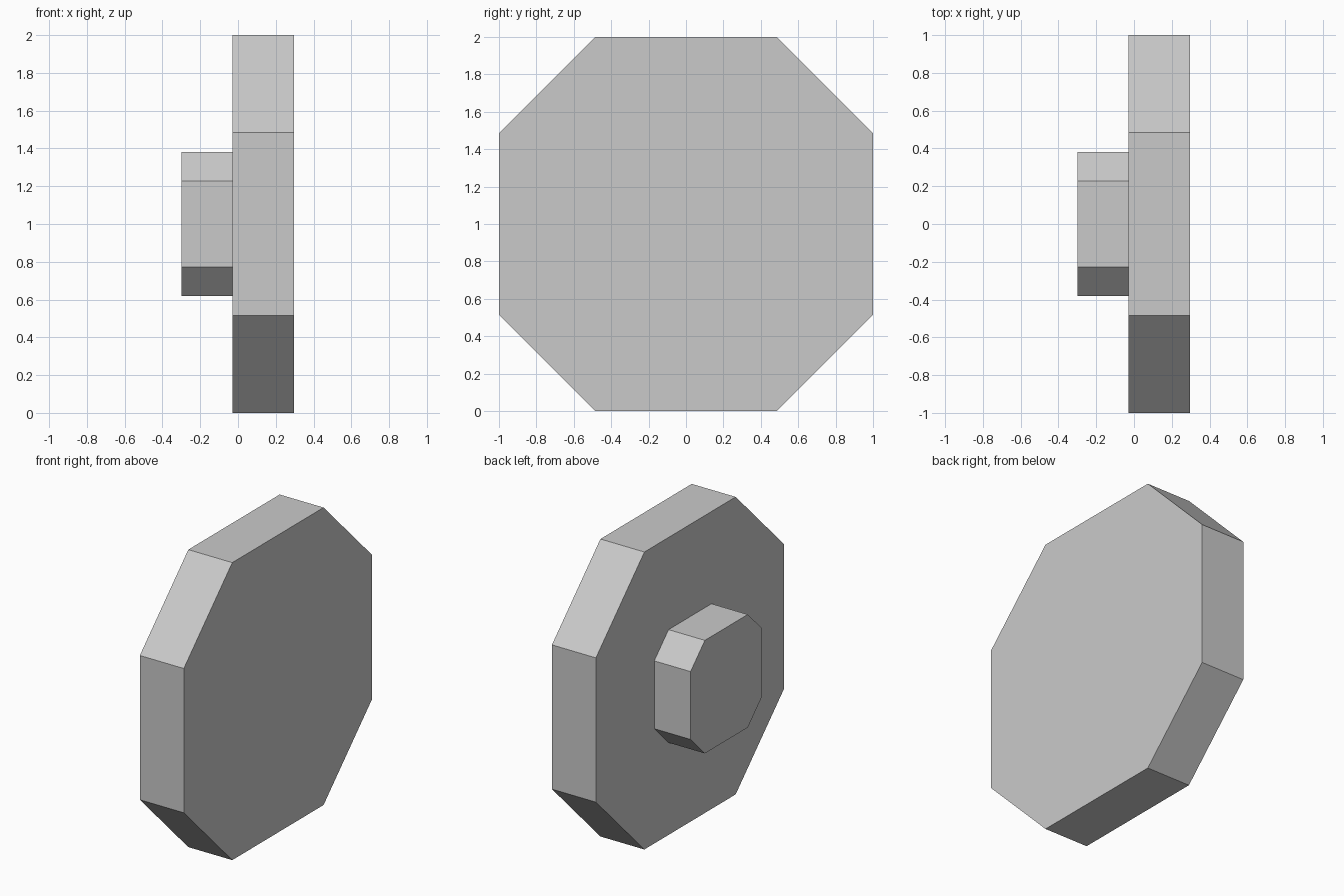
import bpy
import bmesh

cube = bpy.data.objects.get("Cube")
if cube:
    bpy.data.objects.remove(cube, do_unlink=True)

GREY = (0.59, 0.59, 0.59, 1)
grey = bpy.data.materials.new("light_grey")
grey.use_nodes = True
grey.diffuse_color = GREY
grey.node_tree.nodes["Principled BSDF"].inputs["Base Color"].default_value = GREY


def octagon_disc(name, x0, x1, half, flat):
    """Square with cut corners in the YZ plane, extruded along X."""
    quarter = [(half, -flat), (half, flat)]
    outline = []
    for _ in range(4):
        outline += quarter
        quarter = [(-z, y) for y, z in quarter]
    bm = bmesh.new()
    face = bm.faces.new([bm.verts.new((x0, y, z + 1)) for y, z in outline])
    extruded = bmesh.ops.extrude_face_region(bm, geom=[face], use_keep_orig=True)
    moved = [g for g in extruded["geom"] if isinstance(g, bmesh.types.BMVert)]
    bmesh.ops.translate(bm, verts=moved, vec=(x1 - x0, 0, 0))
    bmesh.ops.recalc_face_normals(bm, faces=bm.faces)
    mesh = bpy.data.meshes.new(name)
    bm.to_mesh(mesh)
    bm.free()
    mesh.materials.append(grey)
    obj = bpy.data.objects.new(name, mesh)
    bpy.context.collection.objects.link(obj)
    return obj


# Wide plate and the small hub on its right side
octagon_disc("wheel_plate", -0.03, 0.297, 1.0, 0.485)
octagon_disc("hub", -0.30, -0.03, 0.38, 0.228)
